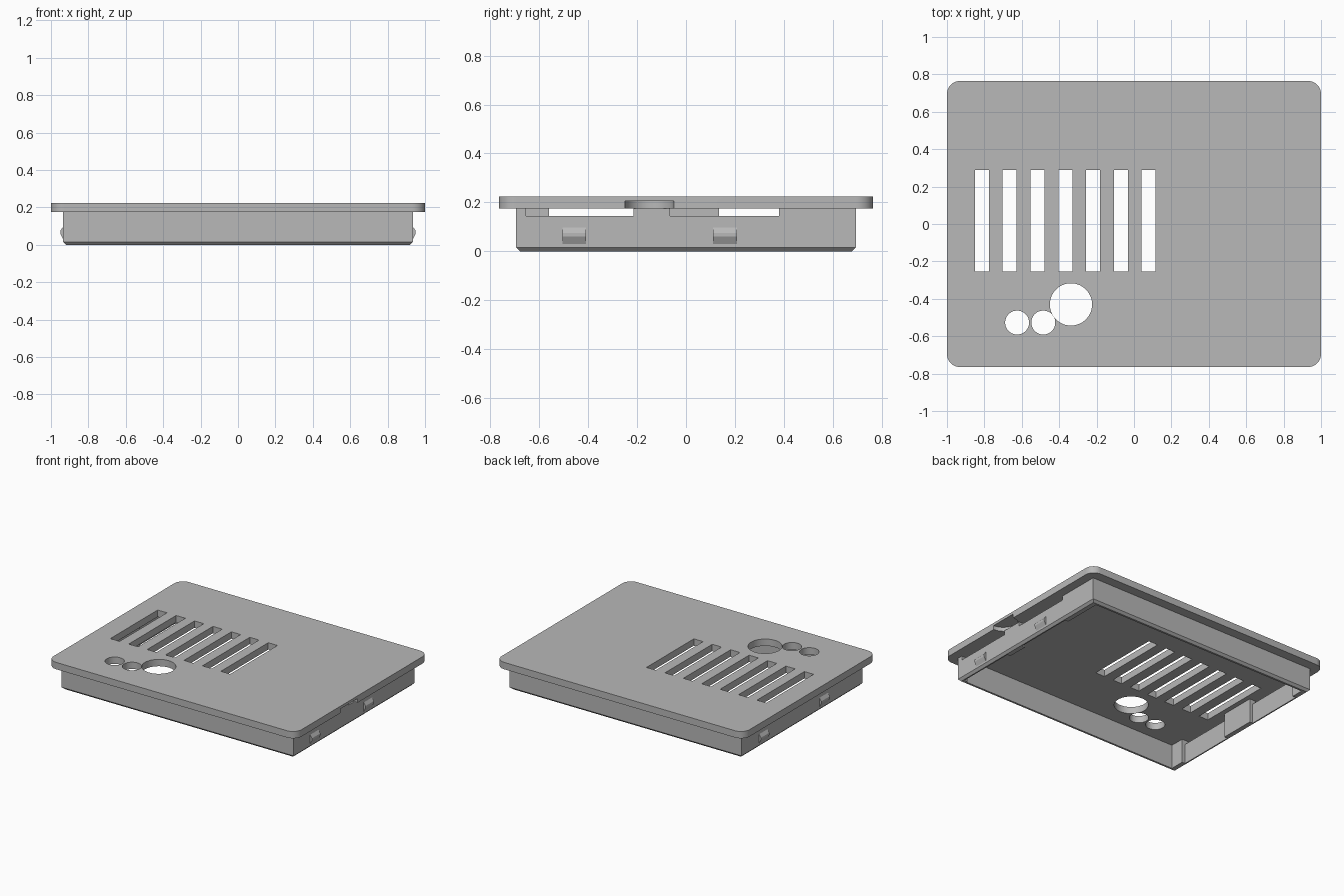
import bpy, bmesh, math
from mathutils import Matrix

if "Cube" in bpy.data.objects:
    bpy.data.objects.remove(bpy.data.objects["Cube"], do_unlink=True)

grey = bpy.data.materials.new("plain_grey")
grey.use_nodes = True
grey.diffuse_color = (0.48, 0.48, 0.48, 1)
grey.node_tree.nodes["Principled BSDF"].inputs["Base Color"].default_value = grey.diffuse_color


def finish(name, bm):
    bmesh.ops.recalc_face_normals(bm, faces=bm.faces)
    mesh = bpy.data.meshes.new(name)
    bm.to_mesh(mesh)
    bm.free()
    mesh.materials.append(grey)
    ob = bpy.data.objects.new(name, mesh)
    bpy.context.collection.objects.link(ob)
    return ob


def box(name, x0, x1, y0, y1, z0, z1):
    bm = bmesh.new()
    size = Matrix.Diagonal((x1 - x0, y1 - y0, z1 - z0, 1))
    place = Matrix.Translation(((x0 + x1) / 2, (y0 + y1) / 2, (z0 + z1) / 2))
    bmesh.ops.create_cube(bm, size=1, matrix=place @ size)
    return finish(name, bm)


def cylinder(name, x, y, r, z0, z1):
    bm = bmesh.new()
    bmesh.ops.create_cone(bm, cap_ends=True, segments=64, radius1=r, radius2=r,
                          depth=z1 - z0, matrix=Matrix.Translation((x, y, (z0 + z1) / 2)))
    return finish(name, bm)


def cut(target, cutters):
    for cutter in cutters:
        cutter.hide_render = True
        mod = target.modifiers.new("cut", "BOOLEAN")
        mod.operation = "DIFFERENCE"
        mod.solver = "EXACT"
        mod.object = cutter
        bpy.context.view_layer.objects.active = target
        bpy.ops.object.modifier_apply(modifier=mod.name)
        bpy.data.objects.remove(cutter, do_unlink=True)


PLATE_Z, TOP = 0.175, 0.225
WX, WY = 0.935, 0.695

# Cover plate with rounded vertical corners
plate = box("cover_plate", -1, 1, -0.765, 0.765, PLATE_Z, TOP)
bm = bmesh.new()
bm.from_mesh(plate.data)
corners = [e for e in bm.edges if abs(e.verts[0].co.z - e.verts[1].co.z) > 0.01]
bmesh.ops.bevel(bm, geom=corners, offset=0.07, segments=10, profile=0.5, affect="EDGES")
bm.to_mesh(plate.data)
bm.free()

# Vent slots, round holes and the finger recess under the right edge
cutters = []
for i in range(7):
    x = -0.813 + 0.1485 * i
    cutters.append(box("slot_cutter", x - 0.0375, x + 0.0375, -0.255, 0.29, 0.1, 0.3))
for x, y, r in ((-0.625, -0.527, 0.064), (-0.485, -0.527, 0.064), (-0.337, -0.43, 0.113)):
    cutters.append(cylinder("hole_cutter", x, y, r, 0.1, 0.3))
cutters.append(cylinder("recess_cutter", 1, -0.15, 0.1, 0.1, 0.205))
cut(plate, cutters)

# Skirt: open frame with a chamfered lower rim
skirt = box("skirt", -WX, WX, -WY, WY, 0, PLATE_Z)
bm = bmesh.new()
bm.from_mesh(skirt.data)
rim = [e for e in bm.edges if all(v.co.z < 0.01 for v in e.verts)]
bmesh.ops.bevel(bm, geom=rim, offset=0.016, segments=1, affect="EDGES")
bm.to_mesh(skirt.data)
bm.free()
cutters = [box("inside_cutter", -WX + 0.05, WX - 0.05, -WY + 0.03, WY - 0.03, -0.1, 0.3)]

# Side wall gaps under the plate, with thinner wall beneath each gap
gaps = {1: ((-0.655, -0.215), (-0.065, 0.38)), -1: ((-0.56, -0.125), (0.135, 0.575))}
for side, spans in gaps.items():
    for y0, y1 in spans:
        a, b = sorted((side * 0.86, side * 1.0))
        cutters.append(box("gap_cutter", a, b, y0, y1, 0.145, 0.3))
        a, b = sorted((side * 0.86, side * 0.91))
        cutters.append(box("pocket_cutter", a, b, y0, y1, -0.1, 0.25))
cut(skirt, cutters)

# Snap clips on both side walls
profile = ((0.925, 0.03), (WX, 0.03), (0.95, 0.06), (0.95, 0.075), (WX, 0.097), (0.925, 0.097))
for side, places in ((1, (-0.457, 0.16)), (-1, (-0.25, 0.445))):
    for n, y in enumerate(places):
        bm = bmesh.new()
        face = bm.faces.new([bm.verts.new((side * x, y - 0.049, z)) for x, z in profile])
        new = bmesh.ops.extrude_face_region(bm, geom=[face])["geom"]
        bmesh.ops.translate(bm, vec=(0, 0.098, 0),
                            verts=[v for v in new if isinstance(v, bmesh.types.BMVert)])
        finish(("left" if side > 0 else "right") + "_clip_" + str(n + 1), bm)

# Smooth only the round edges
bpy.ops.object.select_all(action="DESELECT")
plate.select_set(True)
bpy.context.view_layer.objects.active = plate
bpy.ops.object.shade_smooth_by_angle(angle=math.radians(30))
